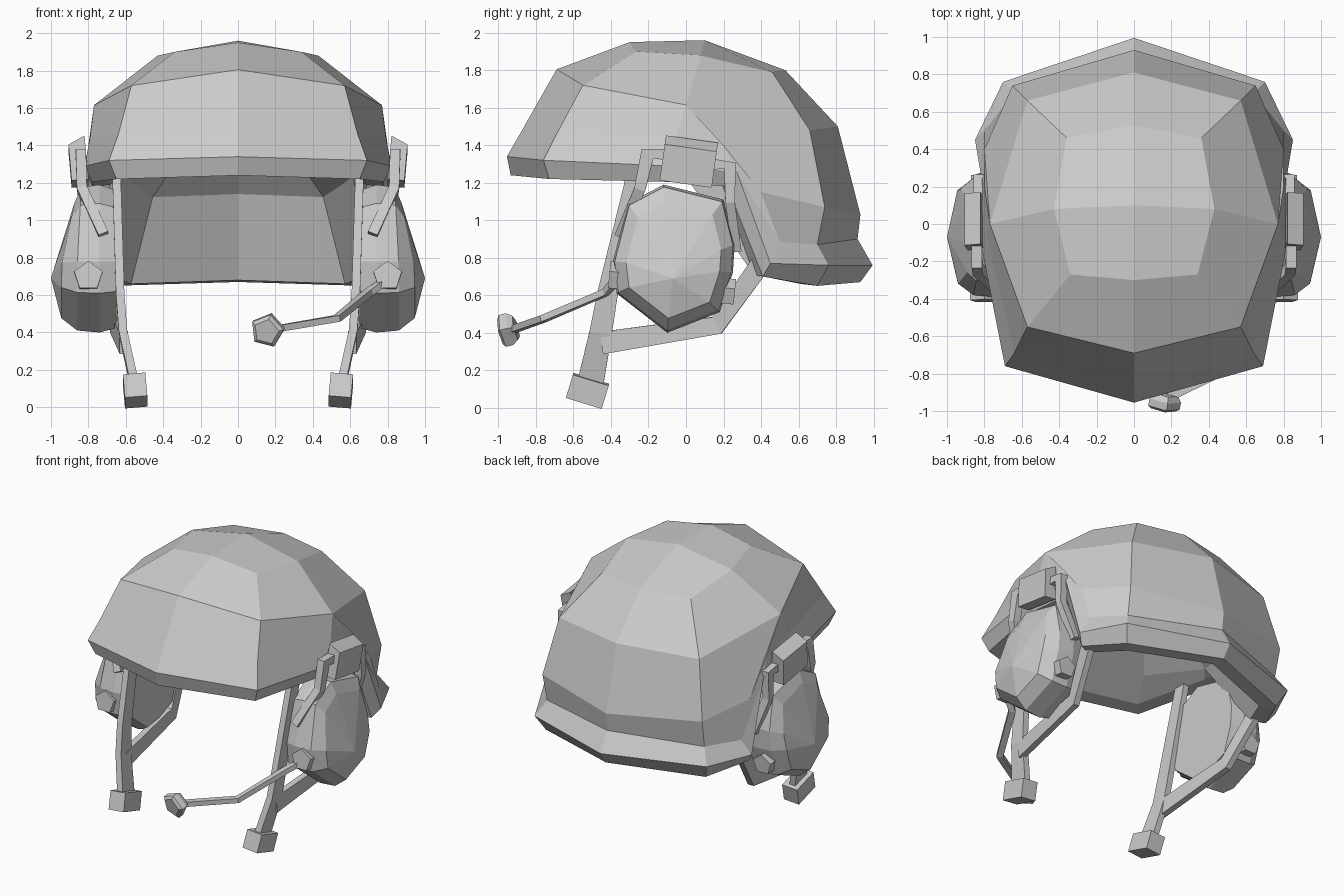
import bpy, bmesh, math
from mathutils import Vector, Matrix

if "Cube" in bpy.data.objects:
    bpy.data.objects.remove(bpy.data.objects["Cube"])


def build(name, verts, faces, mirror=True):
    """Flat-shaded mesh, optionally mirrored across x = 0."""
    bm = bmesh.new()
    vs = [bm.verts.new(v) for v in verts]
    for f in faces:
        bm.faces.new([vs[i] for i in f])
    bmesh.ops.remove_doubles(bm, verts=bm.verts, dist=0.001)
    bmesh.ops.recalc_face_normals(bm, faces=bm.faces)
    me = bpy.data.meshes.new(name)
    bm.to_mesh(me)
    bm.free()
    ob = bpy.data.objects.new(name, me)
    bpy.context.collection.objects.link(ob)
    if mirror:
        m = ob.modifiers.new("mirror", 'MIRROR')
        m.use_clip = True
        m.merge_threshold = 0.001
    return ob


def loft(name, rings, mirror=True, tip=None):
    """Skin equal-length closed rings; the ends are capped, or closed to a tip."""
    n = len(rings[0])
    verts = [v for r in rings for v in r]
    faces = [(k * n + i, k * n + (i + 1) % n, (k + 1) * n + (i + 1) % n, (k + 1) * n + i)
             for k in range(len(rings) - 1) for i in range(n)]
    faces.append(tuple(range(n)))
    last = len(verts) - n
    if tip:
        verts.append(tip)
        faces += [(last + i, last + (i + 1) % n, len(verts) - 1) for i in range(n)]
    else:
        faces.append(tuple(range(last, last + n)))
    return build(name, verts, faces, mirror)


def sweep(name, path, widths, thick, ref, mirror=True):
    """Rectangular bar along a path; thickness lies close to the ref axis."""
    p = [Vector(q) for q in path]
    rings = []
    for i, c in enumerate(p):
        t = (p[min(i + 1, len(p) - 1)] - p[max(i - 1, 0)]).normalized()
        n = Vector(ref).cross(t).normalized()
        b = t.cross(n)
        w = n * widths[i] / 2
        h = b * thick / 2
        rings.append([c + w + h, c - w + h, c - w - h, c + w - h])
    return loft(name, rings, mirror)


def disc(name, center, axis, layers, mirror=True, phase=0):
    """Five-sided knob; layers are (offset along axis, radius)."""
    rot = Vector(axis).to_track_quat('Z', 'Y').to_matrix()
    rings = [[Vector(center) + rot @ Vector((r * math.sin(a), r * math.cos(a), o))
              for a in (math.tau * k / 5 + phase for k in range(5))] for o, r in layers]
    return loft(name, rings, mirror)


def box(name, center, size, rx, ry=0, drop=0):
    """Tilted box; drop lowers the outer top edge to slope the top."""
    m = Matrix.Rotation(rx, 3, 'X') @ Matrix.Rotation(ry, 3, 'Y')
    rings = [[Vector(center) + m @ Vector((sx * size[0] / 2, sy * size[1] / 2,
              sz * size[2] / 2 - (drop if sx > 0 and sz > 0 else 0)))
              for sx, sy in ((-1, -1), (1, -1), (1, 1), (-1, 1))] for sz in (-1, 1)]
    return loft(name, rings)


# Helmet shell: half-dome columns from crown to rim, front round to back
side = [(.43, .08, 1.88), (.77, 0, 1.615)]
front_rim, corner_rim = (0, -.955, 1.34), (.69, -.76, 1.32)
side_rim, notch_rim = (.82, -.1, 1.29), (.82, .27, 1.26)
columns = [
    [(0, -.30, 1.95), (0, -.69, 1.805), (0, -.88, 1.47), front_rim, front_rim, (0, -.935, 1.24)],
    [(.34, -.27, 1.90), (.57, -.55, 1.72), (.64, -.69, 1.46), corner_rim, corner_rim, (.65, -.73, 1.22)],
    side + [(.79, -.05, 1.45), side_rim, side_rim, (.78, -.1, 1.205)],
    side + [(.80, .20, 1.40), notch_rim, notch_rim, (.78, .22, 1.18)],
    side + [(.80, .40, 1.15), (.80, .50, .885), (.85, .45, .77), (.80, .41, .70)],
    [(.36, .46, 1.79), (.57, .66, 1.48), (.65, .74, 1.07), (.64, .70, .87), (.70, .76, .76), (.65, .70, .65)],
    [(0, .53, 1.80), (0, .81, 1.50), (0, .93, 1.03), (0, .915, .90), (0, .995, .76), (0, .93, .67)],
]
crown = (0, .10, 1.96)
verts, faces = [], []


def add_face(pts):
    pts = [p for i, p in enumerate(pts) if p not in pts[:i]]
    if len(pts) > 2:
        faces.append(tuple(range(len(verts), len(verts) + len(pts))))
        verts.extend(pts)


def lining(p):
    """Inner dome: smaller and lower copy of the upper shell."""
    return (p[0] * .8, p[1] * .8, p[2] * .8 - .06)


# Each column runs on under the rim and up the thick padded lining
columns = [c + [(c[5][0] * .88, c[5][1] * .88, c[5][2] + .01), lining(c[1]), lining(c[0])]
           for c in columns]
for a, b in zip(columns, columns[1:]):
    for k in range(8):
        add_face([a[k], a[k + 1], b[k + 1], b[k]])
for top, row in ((crown, 0), (lining(crown), 8)):
    for ids in ((0, 1, 2), (4, 5, 6)):
        add_face([top] + [columns[i][row] for i in ids])
build("helmet_shell", verts, faces)

# Ear cups: outline lofted outward, bulging low and narrow at the top
outline = [(-.12, 1.19), (.20, 1.11), (.26, .87), (.25, .72), (.18, .51),
           (-.10, .40), (-.37, .61), (-.39, .78), (-.31, 1.09)]


def cup_ring(x, scale, lean):
    return [(x - lean * max(0, z - .75), -.07 + (y + .07) * scale, .75 + (z - .75) * scale)
            for y, z in outline]


loft("ear_cup", [cup_ring(.65, .93, 0), cup_ring(.74, 1, 0),
                 cup_ring(.86, .97, .05), cup_ring(.945, .78, .16)], tip=(1.0, -.07, .69))

# Side mounting block and its two arms
box("mount_block", (.855, .015, 1.313), (.09, .28, .235), math.radians(-8), math.radians(5), .04)
sweep("front_arm", [(.84, -.10, 1.35), (.84, -.205, 1.355), (.835, -.245, 1.17), (.72, -.35, .92)],
      [.06, .08, .06, .06], .055, (1, 0, 0))
sweep("rear_arm", [(.83, .13, 1.30), (.83, .235, 1.29), (.83, .235, 1.10), (.74, .27, .84)],
      [.06, .07, .05, .05], .055, (1, 0, 0))

# Knobs at the front and back of each cup
disc("front_knob", (.80, -.38, .70), (0, -1, .1), [(-.08, .08), (.03, .08)])
disc("rear_knob", (.80, .22, .615), (0, 1, -.1), [(-.06, .075), (.04, .075)])

# Microphone on the right side only
sweep("microphone_boom", [(.78, -.38, .67), (.70, -.43, .615), (.53, -.76, .475), (.18, -.93, .415)],
      [.045] * 4, .035, (0, 0, 1), False)
disc("microphone", (.16, -.945, .415), (-.2, -1, -.25),
     [(-.04, .07), (-.01, .092), (.03, .092), (.045, .07)], False, .25)

# Chin straps with end buckles
sweep("front_strap", [(.65, -.27, 1.25), (.63, -.42, .60), (.615, -.455, .40), (.555, -.51, .13)],
      [.09, .11, .12, .14], .045, (1, 0, 0))
sweep("rear_strap", [(.74, .45, .84), (.66, .165, .44), (.61, -.45, .345)],
      [.11, .10, .12], .045, (1, 0, 0))
box("buckle", (.55, -.525, .09), (.12, .20, .13), math.radians(-17), math.radians(5))
